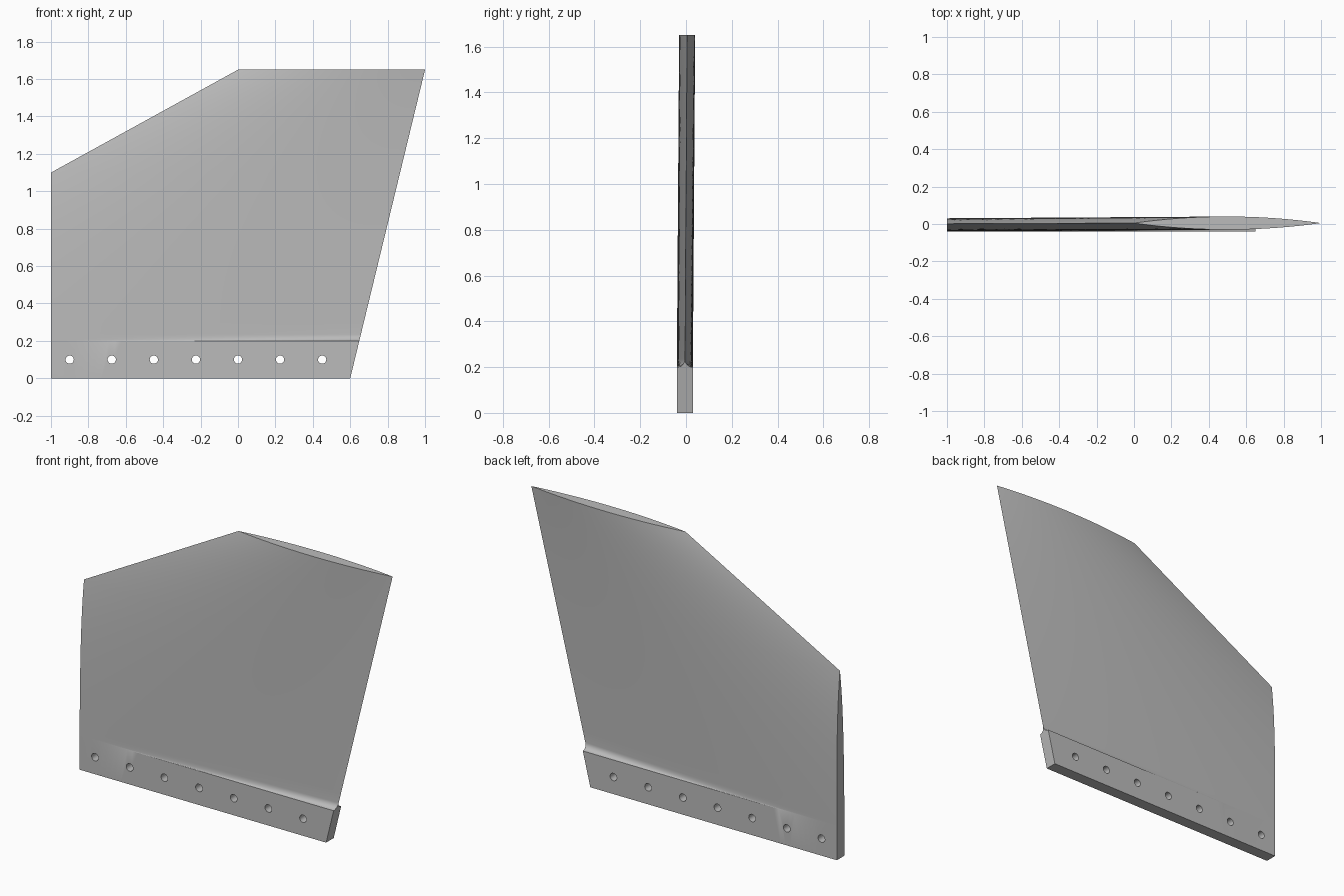
import bpy, bmesh, math

if "Cube" in bpy.data.objects:
    bpy.data.objects.remove(bpy.data.objects["Cube"])

H = 0.035            # half thickness of tab and blade
TAB, TOP = 0.2, 1.65
FIL = 0.035          # fillet height above the tab
NX = 48

grey = bpy.data.materials.new("light_grey")
grey.diffuse_color = (0.5, 0.5, 0.5, 1)
grey.use_nodes = True
grey.node_tree.nodes["Principled BSDF"].inputs["Base Color"].default_value = grey.diffuse_color


def lead(z):         # swept leading edge line, extended below the clipped corner
    return (z - TOP) / 0.55


def trail(z):
    return 0.6 + 0.4 * z / TOP


def centre(z):       # slight sideways lean of the blade
    return -0.005 + 0.01 * max(0, z - TAB) / (TOP - TAB)


def half(x, z):      # lens section, with concave fillet onto the tab
    if z <= TAB:
        return H
    u = (x - lead(z)) / (trail(z) - lead(z))
    lens = max(0, H * 4 * u * (1 - u))
    t = min(1, (z - TAB) / FIL)
    return lens + (H - lens) * (1 - math.sqrt(max(0, 1 - (1 - t) ** 2)))


# Row heights: tab, fillet, clipped part, swept part
rows = [0, TAB]
rows += [TAB + FIL * (1 - math.cos(i / 8 * math.pi / 2)) for i in range(1, 9)]
rows += [TAB + FIL + (1.1 - TAB - FIL) * i / 14 for i in range(1, 15)]
rows += [1.1 + (TOP - 1.1) * i / 14 for i in range(1, 15)]

# Fin: front and back skins joined around the rim
bm = bmesh.new()
skins = []
for side in (-1, 1):
    grid = []
    for z in rows:
        a, b = max(-1, lead(z)), trail(z)
        xs = [a + (b - a) * i / NX for i in range(NX + 1)]
        grid.append([bm.verts.new((x, centre(z) + side * half(x, z), z)) for x in xs])
    for r0, r1 in zip(grid, grid[1:]):
        for i in range(NX):
            bm.faces.new((r0[i], r0[i + 1], r1[i + 1], r1[i]))
    skins.append(grid)


def rim(g):
    return g[0] + [r[-1] for r in g[1:]] + g[-1][-2::-1] + [r[0] for r in g[-2:0:-1]]


f, b = rim(skins[0]), rim(skins[1])
for i in range(len(f)):
    j = (i + 1) % len(f)
    bm.faces.new((f[i], b[i], b[j], f[j]))
bmesh.ops.remove_doubles(bm, verts=bm.verts, dist=1e-5)
bmesh.ops.dissolve_degenerate(bm, edges=bm.edges, dist=1e-5)
bmesh.ops.recalc_face_normals(bm, faces=bm.faces)
me = bpy.data.meshes.new("fin")
bm.to_mesh(me)
bm.free()
fin = bpy.data.objects.new("fin", me)
bpy.context.collection.objects.link(fin)
me.materials.append(grey)

# Row of bolt holes through the tab
bm = bmesh.new()
for k in range(7):
    ring = [bm.verts.new((-0.9 + 0.225 * k + 0.022 * math.cos(q * math.pi / 12), -0.1,
                          0.1 + 0.022 * math.sin(q * math.pi / 12))) for q in range(24)]
    face = bm.faces.new(ring)
    ext = bmesh.ops.extrude_face_region(bm, geom=[face])
    bmesh.ops.translate(bm, vec=(0, 0.2, 0),
                        verts=[v for v in ext["geom"] if isinstance(v, bmesh.types.BMVert)])
bmesh.ops.recalc_face_normals(bm, faces=bm.faces)
cme = bpy.data.meshes.new("hole_cutter")
bm.to_mesh(cme)
bm.free()
cme.materials.append(grey)
cutter = bpy.data.objects.new("hole_cutter", cme)
bpy.context.collection.objects.link(cutter)
cutter.hide_render = True

bpy.context.view_layer.objects.active = fin
fin.select_set(True)
mod = fin.modifiers.new("bolt_holes", 'BOOLEAN')
mod.object = cutter
mod.operation = 'DIFFERENCE'
mod.solver = 'EXACT'
bpy.ops.object.modifier_apply(modifier=mod.name)
bpy.data.objects.remove(cutter)
bpy.ops.object.shade_smooth_by_angle(angle=math.radians(25))
